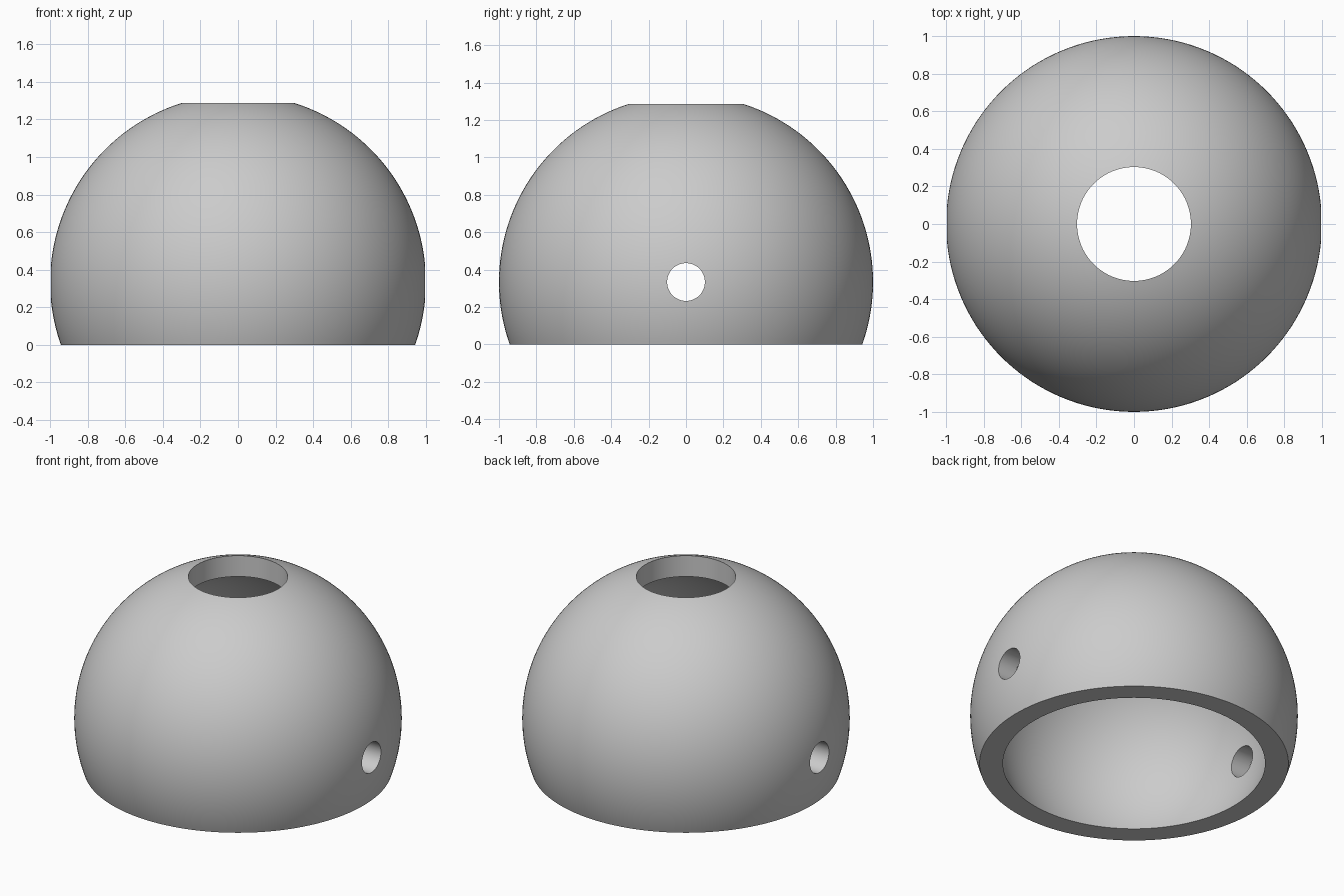
import bpy
import bmesh
import math
from mathutils import Matrix

if "Cube" in bpy.data.objects:
    bpy.data.objects.remove(bpy.data.objects["Cube"])

OUTER, INNER = 1.0, 0.867      # shell radii
CENTRE = 1 / 3                 # height of the sphere centre
TOP_HOLE, SIDE_HOLE = 0.303, 0.101
SEGMENTS, ARC_STEPS = 144, 56

grey = bpy.data.materials.new("light grey")
grey.use_nodes = True
colour = (0.6, 0.6, 0.6, 1)
grey.diffuse_color = colour
grey.node_tree.nodes["Principled BSDF"].inputs["Base Color"].default_value = colour


def make_object(name, bm):
    bmesh.ops.recalc_face_normals(bm, faces=bm.faces)
    mesh = bpy.data.meshes.new(name)
    bm.to_mesh(mesh)
    bm.free()
    mesh.materials.append(grey)
    obj = bpy.data.objects.new(name, mesh)
    bpy.context.collection.objects.link(obj)
    return obj


def arc(radius):
    """Arc from the flat base up to the top opening."""
    start = -math.asin(CENTRE / radius)
    end = math.acos(TOP_HOLE / radius)
    angles = [start + (end - start) * i / ARC_STEPS for i in range(ARC_STEPS + 1)]
    return [(radius * math.cos(a), CENTRE + radius * math.sin(a)) for a in angles]


# Dome shell: closed wall profile turned about the z axis
bm = bmesh.new()
profile = arc(OUTER) + arc(INNER)[::-1]
rings = []
for s in range(SEGMENTS):
    t = 2 * math.pi * s / SEGMENTS
    rings.append([bm.verts.new((r * math.cos(t), r * math.sin(t), z)) for r, z in profile])
for s, ring in enumerate(rings):
    following = rings[(s + 1) % SEGMENTS]
    for i in range(len(profile)):
        j = (i + 1) % len(profile)
        bm.faces.new((ring[i], following[i], following[j], ring[j]))
dome = make_object("dome_shell", bm)

# Round cross hole through both side walls
bm = bmesh.new()
bmesh.ops.create_cone(
    bm, cap_ends=True, segments=64, radius1=SIDE_HOLE, radius2=SIDE_HOLE, depth=3,
    matrix=Matrix.Translation((0, 0, CENTRE)) @ Matrix.Rotation(math.pi / 2, 4, "Y"))
cutter = make_object("side_hole_cutter", bm)
cutter.hide_render = True

cut = dome.modifiers.new("side holes", "BOOLEAN")
cut.operation = "DIFFERENCE"
cut.solver = "EXACT"
cut.object = cutter

bpy.ops.object.select_all(action="DESELECT")
bpy.context.view_layer.objects.active = dome
dome.select_set(True)
bpy.ops.object.modifier_apply(modifier=cut.name)
bpy.data.objects.remove(cutter)
bpy.ops.object.shade_smooth_by_angle(angle=math.radians(30))
